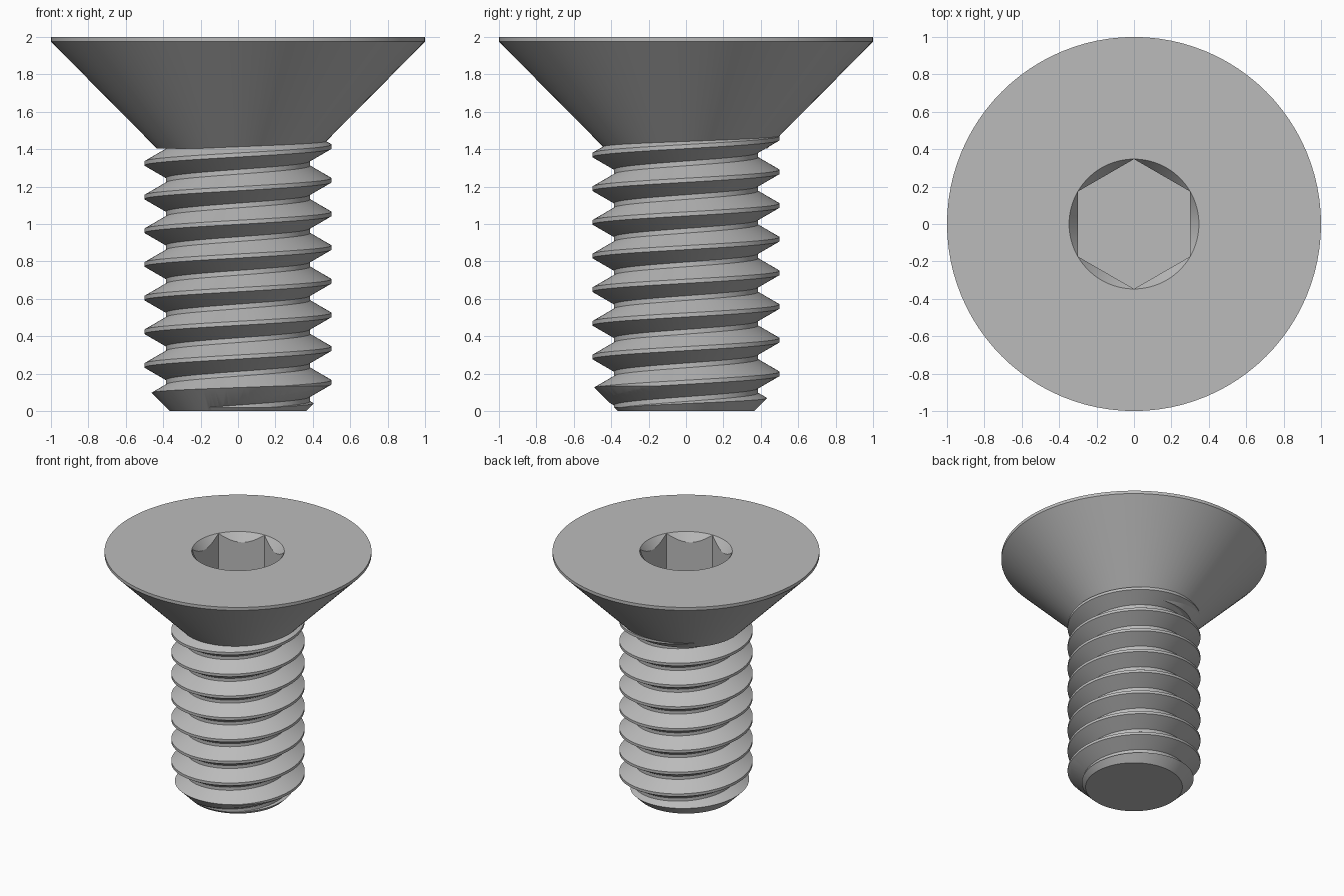
import bpy, bmesh
from math import sin, cos, pi, radians

if "Cube" in bpy.data.objects:
    bpy.data.objects.remove(bpy.data.objects["Cube"])

SEGMENTS = 96
PITCH = 0.18
CREST_R, ROOT_R = 0.5, 0.385
SOCKET_R = 0.347

steel = bpy.data.materials.new("steel_grey")
steel.use_nodes = True
GREY = (0.5, 0.5, 0.5, 1)
steel.diffuse_color = GREY
steel.node_tree.nodes["Principled BSDF"].inputs["Base Color"].default_value = GREY


def make_object(name, bm):
    bmesh.ops.remove_doubles(bm, verts=bm.verts, dist=0.0001)
    bmesh.ops.recalc_face_normals(bm, faces=bm.faces)
    mesh = bpy.data.meshes.new(name)
    bm.to_mesh(mesh)
    bm.free()
    mesh.materials.append(steel)
    obj = bpy.data.objects.new(name, mesh)
    bpy.context.collection.objects.link(obj)
    return obj


def smooth(obj):
    bpy.ops.object.select_all(action='DESELECT')
    obj.select_set(True)
    bpy.context.view_layer.objects.active = obj
    bpy.ops.object.shade_smooth_by_angle(angle=radians(20))


def lathe(name, profile):
    """Join rings into a closed solid; each ring maps an angle to (radius, z)."""
    bm = bmesh.new()
    rings = []
    for ring in profile:
        verts = []
        for i in range(SEGMENTS):
            a = 2 * pi * i / SEGMENTS
            r, z = ring(a) if callable(ring) else ring
            verts.append(bm.verts.new((r * cos(a), r * sin(a), z)))
        rings.append(verts)
    for low, high in zip(rings, rings[1:]):
        for i in range(SEGMENTS):
            j = (i + 1) % SEGMENTS
            bm.faces.new((low[i], low[j], high[j], high[i]))
    bm.faces.new(rings[0])
    bm.faces.new(rings[-1])
    return make_object(name, bm)


# Countersunk head with a chamfered hexagonal socket
def hex_radius(a):
    from_flat = (a + pi / 6) % (pi / 3) - pi / 6
    return SOCKET_R * cos(pi / 6) / cos(from_flat)


def socket_lip(a):
    r = hex_radius(a)
    return r, 2 - (SOCKET_R - r) * 1.45


head = lathe("countersunk_head", [
    (0.435, 1.405), (1, 1.975), (1, 2), (SOCKET_R, 2),
    socket_lip, lambda a: (hex_radius(a), 1.6)])
smooth(head)


# Right-handed helical thread, made longer than needed
def helical_shank(name):
    crest = 0.011
    flank = crest + (CREST_R - ROOT_R) * 0.577
    tooth = [(ROOT_R, -flank), (CREST_R, -crest), (CREST_R, crest), (ROOT_R, flank)]
    start, turns = 0.334 - 5 * PITCH, 14
    bm = bmesh.new()
    columns = []
    for i in range(SEGMENTS):
        a = 2 * pi * i / SEGMENTS
        rise = start + PITCH * i / SEGMENTS
        columns.append([bm.verts.new((r * cos(a), r * sin(a), rise + PITCH * k + z))
                        for k in range(turns) for r, z in tooth])
    # The last column meets the first one a full turn higher
    columns.append(columns[0][len(tooth):])
    for left, right in zip(columns, columns[1:]):
        for j in range(min(len(left), len(right)) - 1):
            bm.faces.new((left[j], right[j], right[j + 1], left[j + 1]))
    # Close both ends with cones of triangles
    low, high = bm.verts.new((0, 0, -1.2)), bm.verts.new((0, 0, 2.6))
    for e in [e for e in bm.edges if e.is_boundary]:
        tip = low if e.verts[0].co.z < 0.5 else high
        bm.faces.new((e.verts[0], e.verts[1], tip))
    return make_object(name, bm)


shank = helical_shank("threaded_shank")

# Trim the shank to length and chamfer its tip
trim = lathe("shank_trim", [(0.365, 0), (0.6, 0.235), (0.6, 1.5)])
trim.hide_render = True
cut = shank.modifiers.new("trim", 'BOOLEAN')
cut.operation = 'INTERSECT'
cut.solver = 'EXACT'
cut.object = trim
bpy.context.view_layer.objects.active = shank
bpy.ops.object.modifier_apply(modifier=cut.name)
bpy.data.objects.remove(trim)
smooth(shank)
